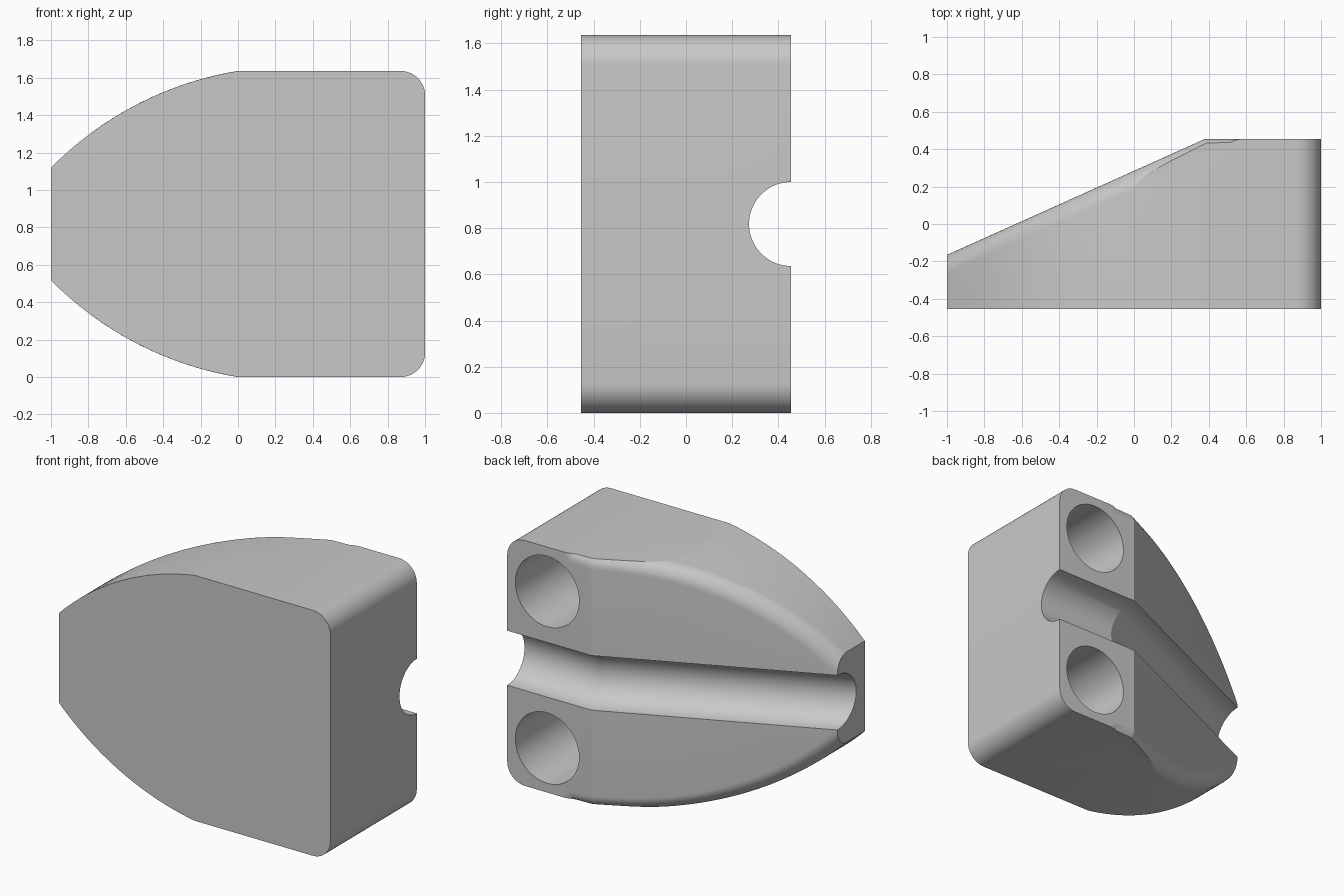
import bpy, bmesh
from math import sin, cos, pi, radians, atan2, sqrt

if "Cube" in bpy.data.objects:
    bpy.data.objects.remove(bpy.data.objects["Cube"], do_unlink=True)

HEIGHT, MID = 1.636, 0.818      # body height and mid plane
BACK, KINK, END_Y = 0.455, 0.38, -0.165
TILT = atan2(BACK - END_Y, KINK + 1)


def make_object(name, bm):
    bmesh.ops.recalc_face_normals(bm, faces=bm.faces)
    mesh = bpy.data.meshes.new(name)
    bm.to_mesh(mesh)
    bm.free()
    obj = bpy.data.objects.new(name, mesh)
    bpy.context.collection.objects.link(obj)
    return obj


def loft(name, rings):
    """Closed skin through matching rings of points."""
    bm = bmesh.new()
    loops = [[bm.verts.new(p) for p in ring] for ring in rings]
    n = len(loops[0])
    for a, b in zip(loops, loops[1:]):
        for i in range(n):
            j = (i + 1) % n
            bm.faces.new((a[i], a[j], b[j], b[i]))
    bm.faces.new(loops[0])
    bm.faces.new(loops[-1])
    return make_object(name, bm)


def cut(target, tool, operation):
    mod = target.modifiers.new("cut", "BOOLEAN")
    mod.operation, mod.solver, mod.object = operation, "EXACT", tool
    bpy.context.view_layer.objects.active = target
    bpy.ops.object.modifier_apply(modifier=mod.name)
    bpy.data.objects.remove(tool, do_unlink=True)


# Tapered wedge: arc flanks, sloping back, rounded slope rim
R, CX = 1.818, 0.294
CZ = HEIGHT - sqrt(R * R - CX * CX)
xs = [-1 + 1.22 * i / 24 for i in range(25)]
upper = [(x, CZ + sqrt(R * R - (x - CX) ** 2)) for x in xs]
upper += [(KINK, upper[-1][1] + 0.007), (0.5, upper[-1][1] + 0.013), (0.7, 1.95), (1.2, 1.95)]
outline = upper + [(x, HEIGHT - z) for x, z in reversed(upper)]


def back_y(x):
    return min(BACK, END_Y + (x + 1) * (BACK - END_Y) / (KINK + 1))


bm = bmesh.new()
front = [bm.verts.new((x, -BACK, z)) for x, z in outline]
rear = [bm.verts.new((x, back_y(x), z)) for x, z in outline]
count = len(outline)
for i in range(count):
    j = (i + 1) % count
    bm.faces.new((front[i], front[j], rear[j], rear[i]))
bm.faces.new(front)
bm.faces.new([v for v in rear if v.co.x < KINK + 0.001])
bm.faces.new([v for v in rear if v.co.x > KINK - 0.001])
bmesh.ops.recalc_face_normals(bm, faces=bm.faces)
half = len(upper)
rim = [bm.edges.get((rear[i], rear[i + 1])) for i in range(count - 1) if i != half - 1]
bmesh.ops.bevel(bm, geom=rim, offset=0.09, offset_type="OFFSET", segments=10,
                profile=0.5, affect="EDGES", clamp_overlap=False)
body = make_object("wedge_body", bm)

# Flat top and bottom with rounded end corners
r = 0.13
arc = [radians(90 * i / 12) for i in range(13)]
block = [(-1.3, 0)] + [(1 - r + r * sin(a), r - r * cos(a)) for a in arc]
block += [(x, HEIGHT - z) for x, z in reversed(block)]
cut(body, loft("block_cutter", [[(x, y, z) for x, z in block] for y in (-0.7, 0.7)]), "INTERSECT")

# Half-round groove that follows the flat back and then the slope
far = 1.5
path = [(1.3, BACK, 0), (KINK, BACK, TILT / 2),
        (KINK - 2 * cos(TILT), BACK - 2 * sin(TILT), TILT)]
rings = []
for x, y, a in path:
    stretch = 0.182 / cos(a) if a == TILT / 2 else 0.182
    rings.append([(x - sin(a) * stretch * cos(t), y + cos(a) * stretch * cos(t),
                   MID + 0.182 * sin(t)) for t in (2 * pi * i / 64 for i in range(64))])
cut(body, loft("groove_cutter", rings), "DIFFERENCE")

# Two blind round holes in the flat back
for side in (-1, 1):
    ring = [(0.705 + 0.235 * cos(t), MID + side * 0.522 + 0.235 * sin(t))
            for t in (2 * pi * i / 64 for i in range(64))]
    hole = loft("hole_cutter", [[(x, y, z) for x, z in ring] for y in (BACK - 0.73, 0.6)])
    cut(body, hole, "DIFFERENCE")

# Single grey finish
grey = bpy.data.materials.new("light_grey")
grey.use_nodes = True
colour = (0.58, 0.58, 0.58, 1)
grey.diffuse_color = colour
grey.node_tree.nodes["Principled BSDF"].inputs["Base Color"].default_value = colour
body.data.materials.clear()
body.data.materials.append(grey)

bpy.ops.object.select_all(action="DESELECT")
body.select_set(True)
bpy.context.view_layer.objects.active = body
bpy.ops.object.shade_smooth_by_angle(angle=radians(14))
